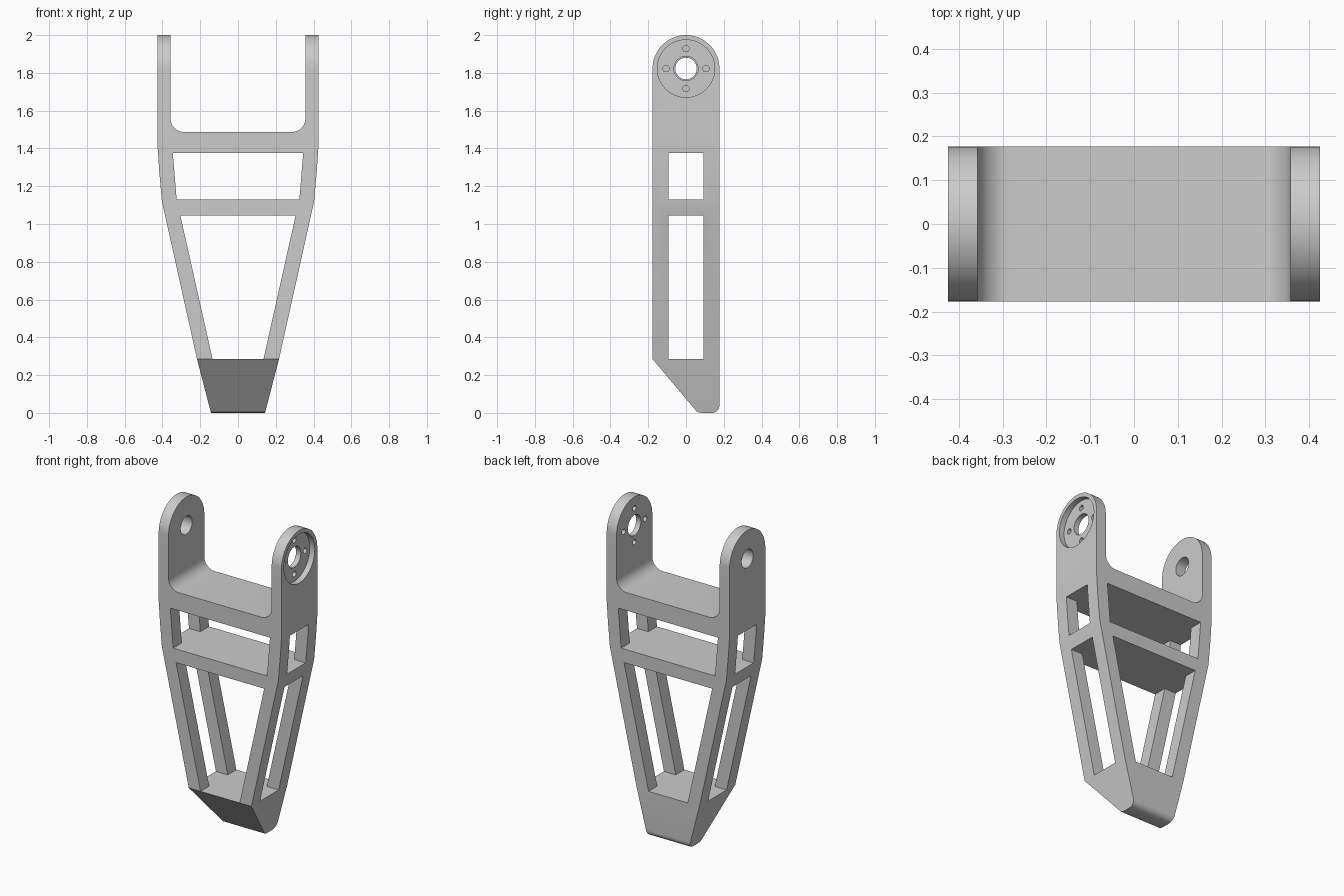
import bpy, bmesh
from math import sin, cos, radians

if "Cube" in bpy.data.objects:
    bpy.data.objects.remove(bpy.data.objects["Cube"])

HALF_DEPTH = 0.177
PIVOT_Z = 2 - HALF_DEPTH
SHELF_TOP, SHELF_BOTTOM = 1.13, 1.045
BRIDGE_BOTTOM, FOOT_TOP = 1.375, 0.285

grey = bpy.data.materials.new("light grey")
grey.use_nodes = True
grey.diffuse_color = (0.6, 0.6, 0.6, 1)
grey.node_tree.nodes["Principled BSDF"].inputs["Base Color"].default_value = grey.diffuse_color


def arc(cu, cv, r, start, end, steps):
    angles = [radians(start + (end - start) * i / steps) for i in range(steps + 1)]
    return [(cu + r * cos(a), cv + r * sin(a)) for a in angles]


def circle(cu, cv, r, steps=48):
    return arc(cu, cv, r, 0, 360, steps)[:-1]


def mirrored(half):
    return half + [(-x, z) for x, z in reversed(half)]


def prism(name, outline, axis, lo, hi):
    """Extrude a (horizontal, z) outline along the x or y axis."""
    bm = bmesh.new()
    place = (lambda u, z, d: (d, u, z)) if axis == "x" else (lambda u, z, d: (u, d, z))
    face = bm.faces.new([bm.verts.new(place(u, z, lo)) for u, z in outline])
    new = bmesh.ops.extrude_face_region(bm, geom=[face])["geom"]
    offset = (hi - lo, 0, 0) if axis == "x" else (0, hi - lo, 0)
    bmesh.ops.translate(bm, vec=offset, verts=[v for v in new if isinstance(v, bmesh.types.BMVert)])
    bmesh.ops.recalc_face_normals(bm, faces=bm.faces)
    mesh = bpy.data.meshes.new(name)
    bm.to_mesh(mesh)
    bm.free()
    mesh.materials.append(grey)
    obj = bpy.data.objects.new(name, mesh)
    bpy.context.collection.objects.link(obj)
    return obj


def combine(target, tool, operation):
    """Apply a boolean and remove its tool."""
    mod = target.modifiers.new(operation, "BOOLEAN")
    mod.operation, mod.object, mod.solver = operation, tool, "EXACT"
    bpy.context.view_layer.update()
    graph = bpy.context.evaluated_depsgraph_get()
    mesh = bpy.data.meshes.new_from_object(target.evaluated_get(graph))
    target.modifiers.clear()
    target.data = mesh
    bpy.data.objects.remove(tool)


# Fork body: tapered front outline trimmed by the rounded side outline
front_half = [(0.13, -0.05), (0.217, FOOT_TOP), (0.403, 1.12), (0.417, 1.28),
              (0.425, 1.4), (0.425, 2.1), (0.357, 2.1)]
front_half += arc(0.285, 1.559, 0.072, 0, -90, 12)
fork = prism("fork_frame", mirrored(front_half), "y", -0.3, 0.3)

side = arc(0, PIVOT_Z, HALF_DEPTH, 0, 180, 48)
side += [(-HALF_DEPTH, FOOT_TOP), (0.046, 0.02), (0.058, 0.006), (0.078, 0)]
side += arc(HALF_DEPTH - 0.04, 0.04, 0.04, -90, 0, 8)
combine(fork, prism("side_trim", side, "x", -0.6, 0.6), "INTERSECT")

# Windows through the front and through the sides, leaving four posts and a shelf
for low, high, low_x, high_x in ((SHELF_TOP, BRIDGE_BOTTOM, 0.325, 0.345),
                                 (FOOT_TOP, SHELF_BOTTOM, 0.135, 0.305)):
    front_window = mirrored([(low_x, low), (high_x, high)])
    combine(fork, prism("front_window", front_window, "y", -0.3, 0.3), "DIFFERENCE")
    side_window = mirrored([(0.092, low), (0.092, high)])
    combine(fork, prism("side_window", side_window, "x", -0.6, 0.6), "DIFFERENCE")

# Left arm: round recess, bearing hole and four bolt holes
combine(fork, prism("recess", circle(0, PIVOT_Z, 0.152, 64), "x", 0.39, 0.6), "DIFFERENCE")
combine(fork, prism("bearing_hole", circle(0, PIVOT_Z, 0.064), "x", 0.2, 0.6), "DIFFERENCE")
for dy, dz in ((1, 0), (-1, 0), (0, 1), (0, -1)):
    bolt = circle(dy * 0.106, PIVOT_Z + dz * 0.106, 0.017, 20)
    combine(fork, prism("bolt_hole", bolt, "x", 0.2, 0.6), "DIFFERENCE")

# Right arm: plain pivot hole
combine(fork, prism("pivot_hole", circle(0, PIVOT_Z, 0.057), "x", -0.6, -0.2), "DIFFERENCE")

bpy.ops.object.select_all(action="DESELECT")
fork.select_set(True)
bpy.context.view_layer.objects.active = fork
bpy.ops.object.shade_smooth_by_angle(angle=radians(25))
